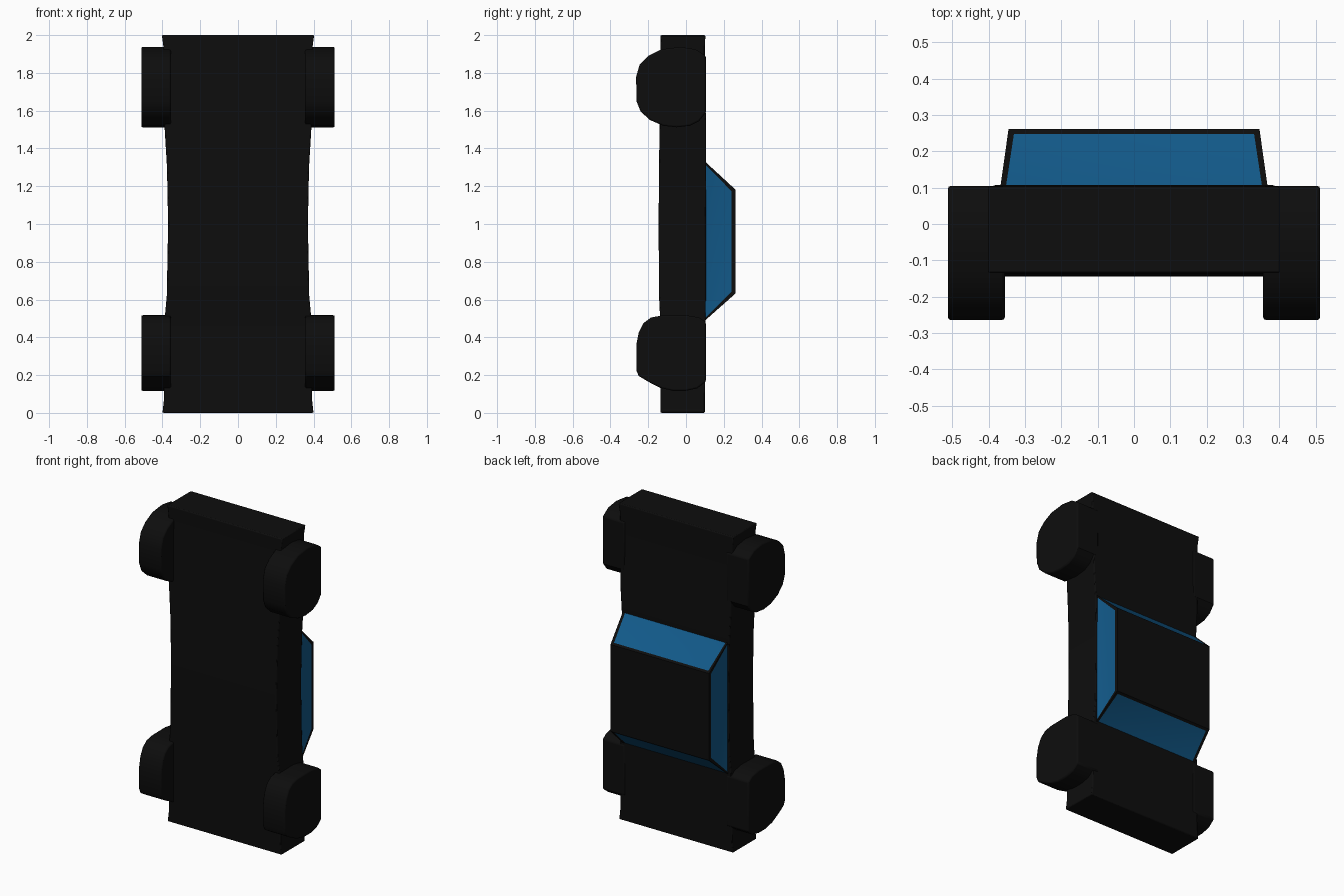
import bpy, bmesh

if "Cube" in bpy.data.objects:
    bpy.data.objects.remove(bpy.data.objects["Cube"])


def material(name, rgb):
    m = bpy.data.materials.new(name)
    m.diffuse_color = (*rgb, 1)
    m.use_nodes = True
    m.node_tree.nodes["Principled BSDF"].inputs["Base Color"].default_value = m.diffuse_color
    return m


BLACK = material("black_paint", (0.004, 0.004, 0.004))
BLUE = material("blue_glass", (0.006, 0.10, 0.25))


def loft(bm, rings):
    """Skin closed rings of equal point count and cap both ends."""
    vs = [[bm.verts.new(p) for p in r] for r in rings]
    n = len(vs[0])
    for a, b in zip(vs, vs[1:]):
        for i in range(n):
            j = (i + 1) % n
            bm.faces.new((a[i], a[j], b[j], b[i]))
    bm.faces.new(vs[0][::-1])
    bm.faces.new(vs[-1])
    bmesh.ops.recalc_face_normals(bm, faces=bm.faces)


def finish(bm, name, bevel, angle=0.6):
    me = bpy.data.meshes.new(name)
    bm.to_mesh(me)
    bm.free()
    ob = bpy.data.objects.new(name, me)
    bpy.context.collection.objects.link(ob)
    me.materials.append(BLACK)
    me.materials.append(BLUE)
    if bevel:
        mod = ob.modifiers.new("soft_edges", "BEVEL")
        mod.width, mod.segments, mod.angle_limit = bevel, 2, 0.9
    bpy.ops.object.select_all(action="DESELECT")
    bpy.context.view_layer.objects.active = ob
    ob.select_set(True)
    bpy.ops.object.shade_smooth_by_angle(angle=angle)
    return ob


# Car body standing on its end: (z, half width, front y, back y)
sections = [(0, .40, -.135, .10), (.06, .393, -.135, .10), (.50, .388, -.137, .103),
            (.62, .377, -.143, .105), (1.0, .37, -.145, .105), (1.3, .376, -.143, .107),
            (1.5, .388, -.14, .107), (1.75, .39, -.137, .10), (1.94, .395, -.134, .10),
            (2.0, .403, -.135, .103)]
bm = bmesh.new()
loft(bm, [[(-w, f, z), (w, f, z), (w, b, z), (-w, b, z)] for z, w, f, b in sections])
finish(bm, "body", 0.006)

# Wheels with fenders: (y, z) outlines extruded along x, on both sides
upper = [(.105, 1.59), (.07, 1.545), (.02, 1.52), (-.05, 1.512), (-.12, 1.52),
         (-.19, 1.55), (-.24, 1.595), (-.262, 1.65), (-.264, 1.78), (-.245, 1.845),
         (-.20, 1.89), (-.13, 1.925), (-.03, 1.937), (.05, 1.925), (.105, 1.89)]
lower = [(.105, .165), (.06, .13), (0, .117), (-.07, .117), (-.135, .132),
         (-.20, .165), (-.25, .195), (-.263, .225), (-.263, .36), (-.25, .425),
         (-.225, .475), (-.185, .505), (-.13, .515), (0, .517), (.07, .505), (.105, .48)]
for level, outline in (("upper", upper), ("lower", lower)):
    for side, s in (("left", -1), ("right", 1)):
        bm = bmesh.new()
        loft(bm, [[(s * x, y, z) for y, z in outline] for x in (.355, .512)])
        finish(bm, f"{level}_{side}_wheel", 0.008)

# Cabin: tapered block whose four sloped sides carry inset windows
bm = bmesh.new()
loft(bm, [[(-w, y, a), (w, y, a), (w, y, b), (-w, y, b)]
          for y, w, a, b in ((.085, .37, .475, 1.345), (.262, .345, .632, 1.182))])
sides = [f for f in bm.faces if abs(f.normal.y) < .9]
bmesh.ops.inset_individual(bm, faces=sides, thickness=.022, depth=-.003)
for f in sides:
    f.material_index = 1
finish(bm, "cabin", 0)
